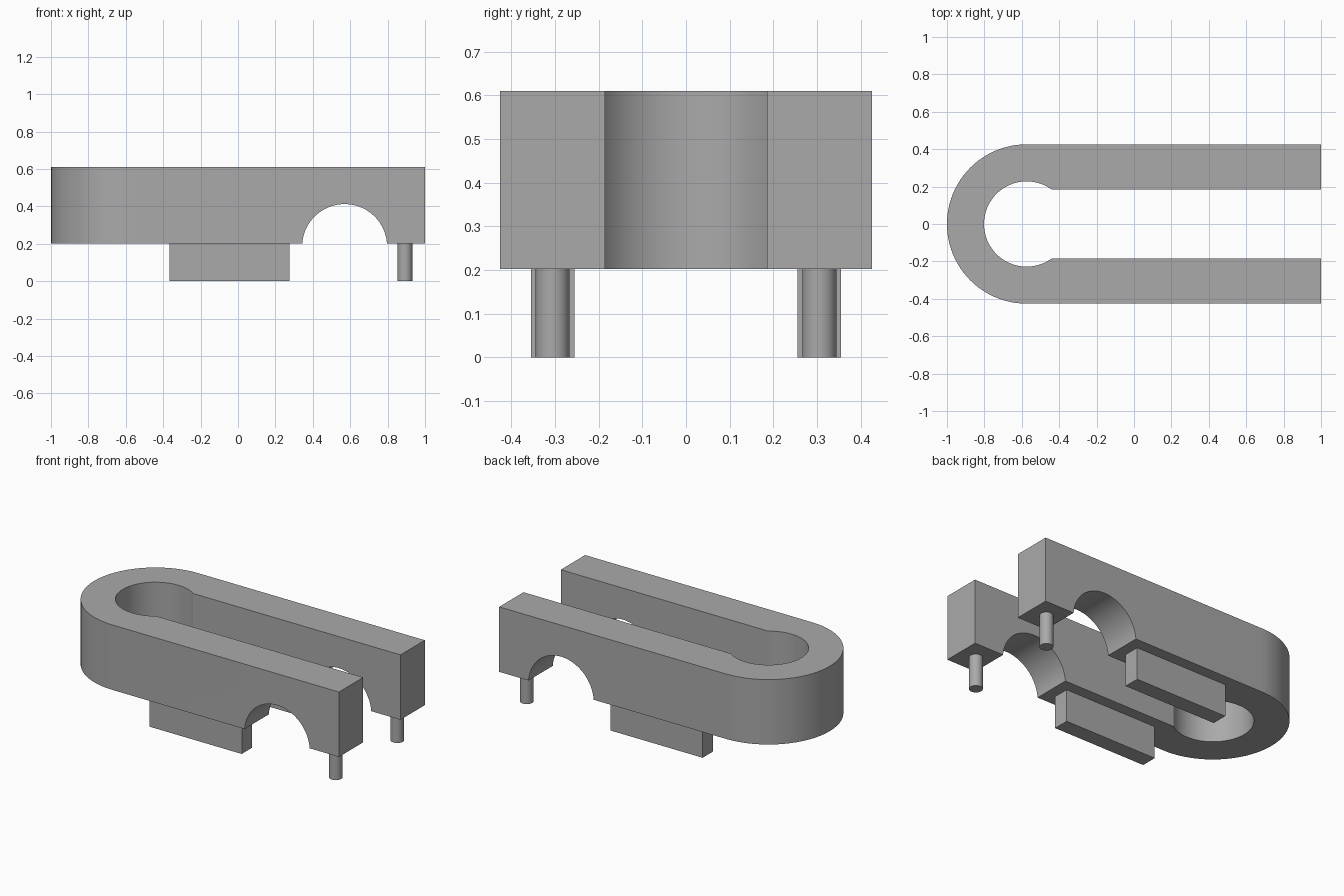
import bpy
import bmesh
from math import asin, cos, pi, sin, radians
from mathutils import Matrix

default = bpy.data.objects.get("Cube")
if default:
    bpy.data.objects.remove(default, do_unlink=True)

BASE, TOP = 0.202, 0.61        # body underside and top
OUTER, INNER = 0.426, 0.228    # radii of the rounded end
SLOT = 0.185                   # half width of the slot
END_X = OUTER - 1              # centre of the rounded end
ARM_Y = (OUTER + SLOT) / 2     # middle of each arm

grey = bpy.data.materials.new("plain_grey")
grey.use_nodes = True
colour = (0.4, 0.4, 0.4, 1)
grey.diffuse_color = colour
grey.node_tree.nodes["Principled BSDF"].inputs["Base Color"].default_value = colour


def make(name, bm):
    bmesh.ops.recalc_face_normals(bm, faces=bm.faces)
    mesh = bpy.data.meshes.new(name)
    bm.to_mesh(mesh)
    bm.free()
    mesh.materials.append(grey)
    obj = bpy.data.objects.new(name, mesh)
    bpy.context.collection.objects.link(obj)
    return obj


def activate(obj):
    bpy.ops.object.select_all(action='DESELECT')
    obj.select_set(True)
    bpy.context.view_layer.objects.active = obj


def smooth(obj):
    activate(obj)
    bpy.ops.object.shade_smooth_by_angle(angle=radians(30))


def box(name, size, centre):
    bm = bmesh.new()
    bmesh.ops.create_cube(bm, size=1, matrix=Matrix.Translation(centre) @ Matrix.Diagonal((*size, 1)))
    return make(name, bm)


def cylinder(name, radius, depth, centre, turn=0, segments=48):
    bm = bmesh.new()
    bmesh.ops.create_cone(bm, cap_ends=True, segments=segments, radius1=radius, radius2=radius,
                          depth=depth, matrix=Matrix.Translation(centre) @ Matrix.Rotation(turn, 4, 'X'))
    return make(name, bm)


def arc(radius, start, end, steps):
    angles = [start + (end - start) * i / steps for i in range(steps + 1)]
    return [(END_X + radius * cos(a), radius * sin(a)) for a in angles]


# Body: rounded fork outline with a keyhole slot, extruded upward
mouth = asin(SLOT / INNER)
outline = [(1, OUTER)] + arc(OUTER, pi / 2, 3 * pi / 2, 48) + [(1, -OUTER), (1, -SLOT)]
outline += arc(INNER, 2 * pi - mouth, mouth, 56) + [(1, SLOT)]
bm = bmesh.new()
face = bm.faces.new([bm.verts.new((x, y, BASE)) for x, y in outline])
extruded = bmesh.ops.extrude_face_region(bm, geom=[face], use_keep_orig=True)
bmesh.ops.translate(bm, vec=(0, 0, TOP - BASE),
                    verts=[v for v in extruded["geom"] if isinstance(v, bmesh.types.BMVert)])
body = make("body", bm)

# Arch cut across both arms
cutter = cylinder("arch_cutter", 0.227, 2, (0.57, 0, 0.185), pi / 2, 96)
cutter.hide_render = True
cut = body.modifiers.new("arch", 'BOOLEAN')
cut.operation = 'DIFFERENCE'
cut.solver = 'EXACT'
cut.object = cutter
activate(body)
bpy.ops.object.modifier_apply(modifier=cut.name)
bpy.data.objects.remove(cutter, do_unlink=True)
smooth(body)

# Rail and peg under each arm
for side, y in (("front", -ARM_Y), ("back", ARM_Y)):
    box(side + "_rail", (0.64, 0.1, BASE), (-0.045, y, BASE / 2))
    smooth(cylinder(side + "_peg", 0.039, BASE, (0.893, y, BASE / 2)))
